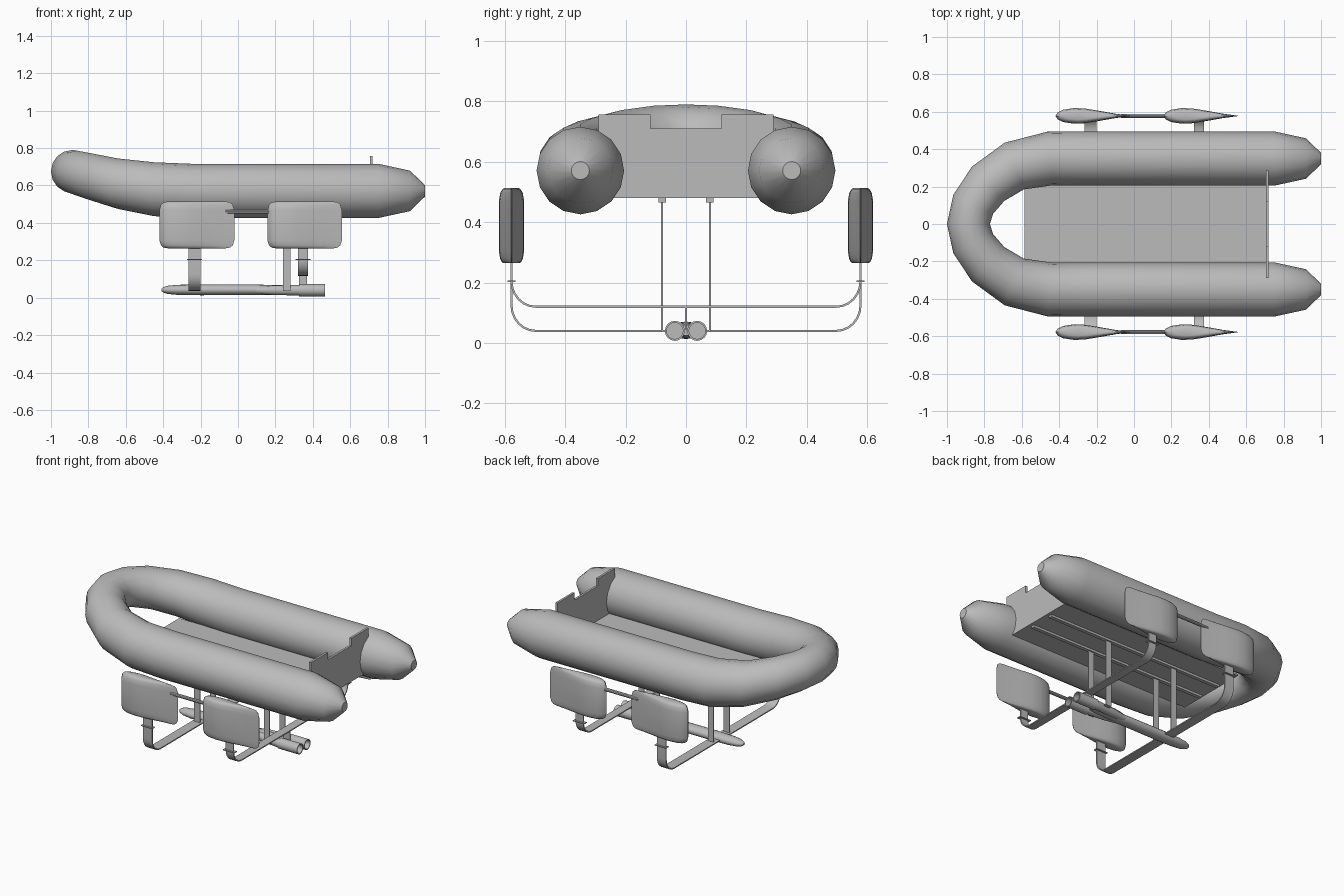
import bpy, bmesh
from math import sin, cos, pi
from mathutils import Vector

cube = bpy.data.objects.get("Cube")
if cube:
    bpy.data.objects.remove(cube, do_unlink=True)

grey = bpy.data.materials.new("plain grey")
grey.use_nodes = True
grey.diffuse_color = (0.5, 0.5, 0.5, 1)
grey.node_tree.nodes["Principled BSDF"].inputs["Base Color"].default_value = (0.5, 0.5, 0.5, 1)


def finish(name, bm, smooth):
    bmesh.ops.recalc_face_normals(bm, faces=bm.faces)
    mesh = bpy.data.meshes.new(name)
    bm.to_mesh(mesh)
    bm.free()
    mesh.materials.append(grey)
    ob = bpy.data.objects.new(name, mesh)
    bpy.context.collection.objects.link(ob)
    if smooth:
        bpy.ops.object.select_all(action='DESELECT')
        ob.select_set(True)
        bpy.context.view_layer.objects.active = ob
        bpy.ops.object.shade_smooth_by_angle(angle=smooth)
    return ob


def loft(name, rings, smooth=0.6):
    """Skin a list of closed rings and cap both ends."""
    bm = bmesh.new()
    loops = [[bm.verts.new(p) for p in ring] for ring in rings]
    n = len(loops[0])
    for a, b in zip(loops, loops[1:]):
        for i in range(n):
            j = (i + 1) % n
            bm.faces.new((a[i], a[j], b[j], b[i]))
    bm.faces.new(loops[0])
    bm.faces.new(loops[-1])
    return finish(name, bm, smooth)


def box(name, x, y, z):
    return loft(name, [[(x[0], y[0], h), (x[1], y[0], h), (x[1], y[1], h), (x[0], y[1], h)] for h in z], 0)


def circle(centre, side, up, n):
    return [centre + side * cos(2 * pi * i / n) + up * sin(2 * pi * i / n) for i in range(n)]


# Inflatable U-shaped tube: x, y, z, radius from stern tip to bow
half = [(1, .35, .571, .03), (.92, .35, .571, .108), (.75, .35, .571, .145),
        (-.25, .35, .571, .145), (-.45, .35, .58, .144), (-.64, .31, .609, .135),
        (-.78, .215, .645, .126), (-.86, .105, .668, .118), (-.885, 0, .675, .115)]
path = half + [(x, -y, z, r) for x, y, z, r in reversed(half[:-1])]
rings = []
for i, (x, y, z, r) in enumerate(path):
    a, b = path[max(i - 1, 0)], path[min(i + 1, len(path) - 1)]
    t = Vector((b[0] - a[0], b[1] - a[1], 0)).normalized()
    rings.append(circle(Vector((x, y, z)), Vector((-t.y, t.x, 0)) * r, Vector((0, 0, r)), 16))
loft("inflatable_tube", rings, 0.7)

# Floor and the notched transom
box("floor", (-.585, .71), (-.24, .24), (.48, .49))
outline = [(-.29, .48), (.29, .48), (.29, .757), (.118, .757), (.118, .71),
           (-.118, .71), (-.118, .757), (-.29, .757)]
loft("transom", [[(x, y, z) for y, z in outline] for x in (.706, .72)], 0)

# Foil outline: position along chord, half thickness
foil = [(0, 0), (.03, .45), (.1, .78), (.25, 1), (.4, .93), (.6, .62), (.8, .28), (1, .03)]


def float_pod(name, x0, x1, y):
    rings = []
    for z, inset, k in ((.264, .045, .6), (.268, .022, .78), (.28, .008, .9), (.305, 0, 1),
                        (.47, 0, 1), (.498, .008, .88), (.51, .022, .7), (.514, .045, .5)):
        chord = x1 - x0 - 2 * inset
        up = [(x0 + inset + t * chord, y + h * k * .042, z) for t, h in foil]
        down = [(x0 + inset + t * chord, y - h * k * .042, z) for t, h in foil[:0:-1]]
        rings.append(up + down)
    loft(name, rings, 0.8)


def strap(name, x, width, bottom):
    """Thin foil running down, round and across below the boat."""
    side = [(.578, .29)] + [(.498 + .08 * cos(a * pi / 12), bottom + .085 - .085 * sin(a * pi / 12))
                            for a in range(7)]
    pts = [Vector((0, y, z)) for y, z in side] + [Vector((0, -y, z)) for y, z in reversed(side)]
    rings = []
    for i, p in enumerate(pts):
        t = (pts[min(i + 1, len(pts) - 1)] - pts[max(i - 1, 0)]).normalized()
        n = Vector((0, -t.z, t.y)) * .0035
        w = Vector((width / 2, 0, 0))
        c = p + Vector((x, 0, 0))
        rings.append([c - w - n, c + w - n, c + w + n, c - w + n])
    loft(name, rings)


strap("front_foil_strap", -.233, .065, .04)
strap("rear_foil_strap", .347, .055, .12)

for label, s in (("left", 1), ("right", -1)):
    y = s * .578
    # Side floats, their link rod and strap collars
    float_pod("front_float_" + label, -.42, -.02, y)
    float_pod("rear_float_" + label, .158, .555, y)
    loft("float_link_" + label, [circle(Vector((x, y, .46)), Vector((0, .011, 0)), Vector((0, 0, .011)), 10)
                                 for x in (-.07, .2)])
    for end, x in (("front", -.233), ("rear", .347)):
        box(f"{end}_collar_{label}", (x - .04, x + .04), (y - .014, y + .014), (.202, .207))
    # Keel rail and the two drop struts
    y = s * .079
    box("keel_rail_" + label, (-.57, .7), (y - .012, y + .012), (.466, .48))
    for end, x in (("front", -.233), ("rear", .26)):
        box(f"{end}_strut_{label}", (x - .02, x + .02), (y - .003, y + .003), (.037, .47))
    # Jet nozzle, hollow at the back, faired into the drive body
    loft("jet_nozzle_" + label,
         [circle(Vector((x, s * o, .04)), Vector((0, r, 0)), Vector((0, 0, r)), 16)
          for x, o, r in ((.08, .018, .018), (.2, .03, .026), (.325, .037, .028), (.325, .037, .033),
                          (.465, .037, .033), (.465, .037, .027), (.34, .037, .027))])

# Submerged drive body, its cross bar and centre pylon
body = [(-.41, .006), (-.4, .014), (-.375, .022), (-.32, .027), (-.2, .029), (.1, .028), (.28, .024), (.33, .018)]
loft("drive_body", [circle(Vector((x, 0, .042)), Vector((0, r * 1.4, 0)), Vector((0, 0, r)), 16) for x, r in body])
box("rear_cross_bar", (.24, .28), (-.08, .08), (.037, .043))
box("centre_pylon", (.325, .37), (-.004, .004), (.045, .12))
